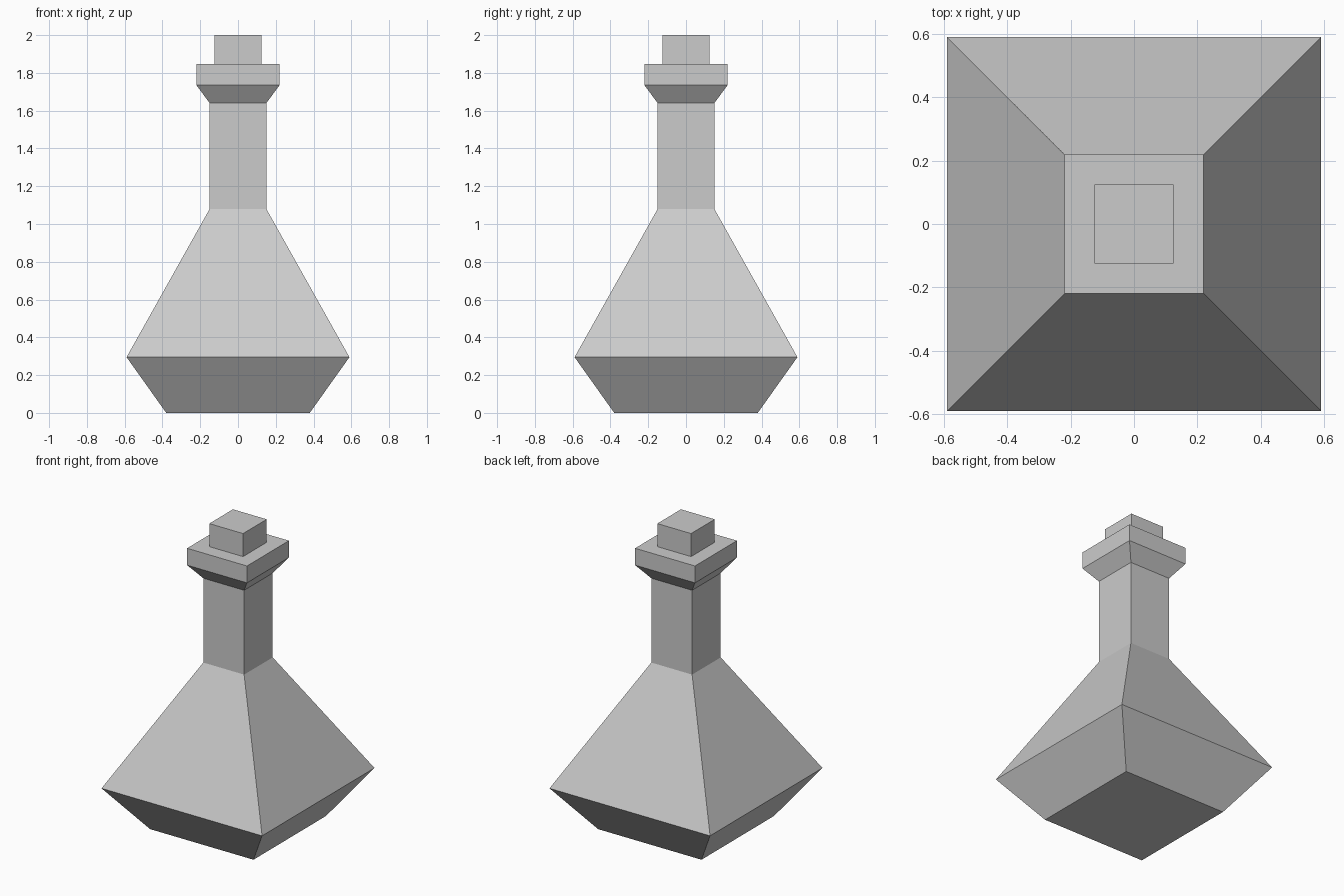
import bpy
import bmesh

cube = bpy.data.objects.get("Cube")
if cube:
    bpy.data.objects.remove(cube, do_unlink=True)

# One plain grey for the whole flask
grey = bpy.data.materials.new("plain_grey")
grey.use_nodes = True
colour = (0.6, 0.6, 0.6, 1)
grey.diffuse_color = colour
grey.node_tree.nodes["Principled BSDF"].inputs["Base Color"].default_value = colour


def square_loft(name, profile):
    """Closed, flat-shaded solid of square rings, given as (half width, height)."""
    bm = bmesh.new()
    rings = [[bm.verts.new((sx * r, sy * r, z))
              for sx, sy in ((-1, -1), (1, -1), (1, 1), (-1, 1))]
             for r, z in profile]
    for low, high in zip(rings, rings[1:]):
        for i in range(4):
            j = (i + 1) % 4
            bm.faces.new((low[i], low[j], high[j], high[i]))
    bm.faces.new(rings[0][::-1])
    bm.faces.new(rings[-1])
    bmesh.ops.recalc_face_normals(bm, faces=bm.faces)
    mesh = bpy.data.meshes.new(name)
    bm.to_mesh(mesh)
    bm.free()
    mesh.materials.append(grey)
    obj = bpy.data.objects.new(name, mesh)
    bpy.context.collection.objects.link(obj)
    return obj


# Flask: tapered base, sloping shoulders, straight neck, flared lip
square_loft("flask", [(0.38, 0), (0.59, 0.295), (0.15, 1.08),
                      (0.15, 1.64), (0.22, 1.735), (0.22, 1.847)])

# Stopper set slightly into the lip
square_loft("stopper", [(0.124, 1.84), (0.124, 2)])
